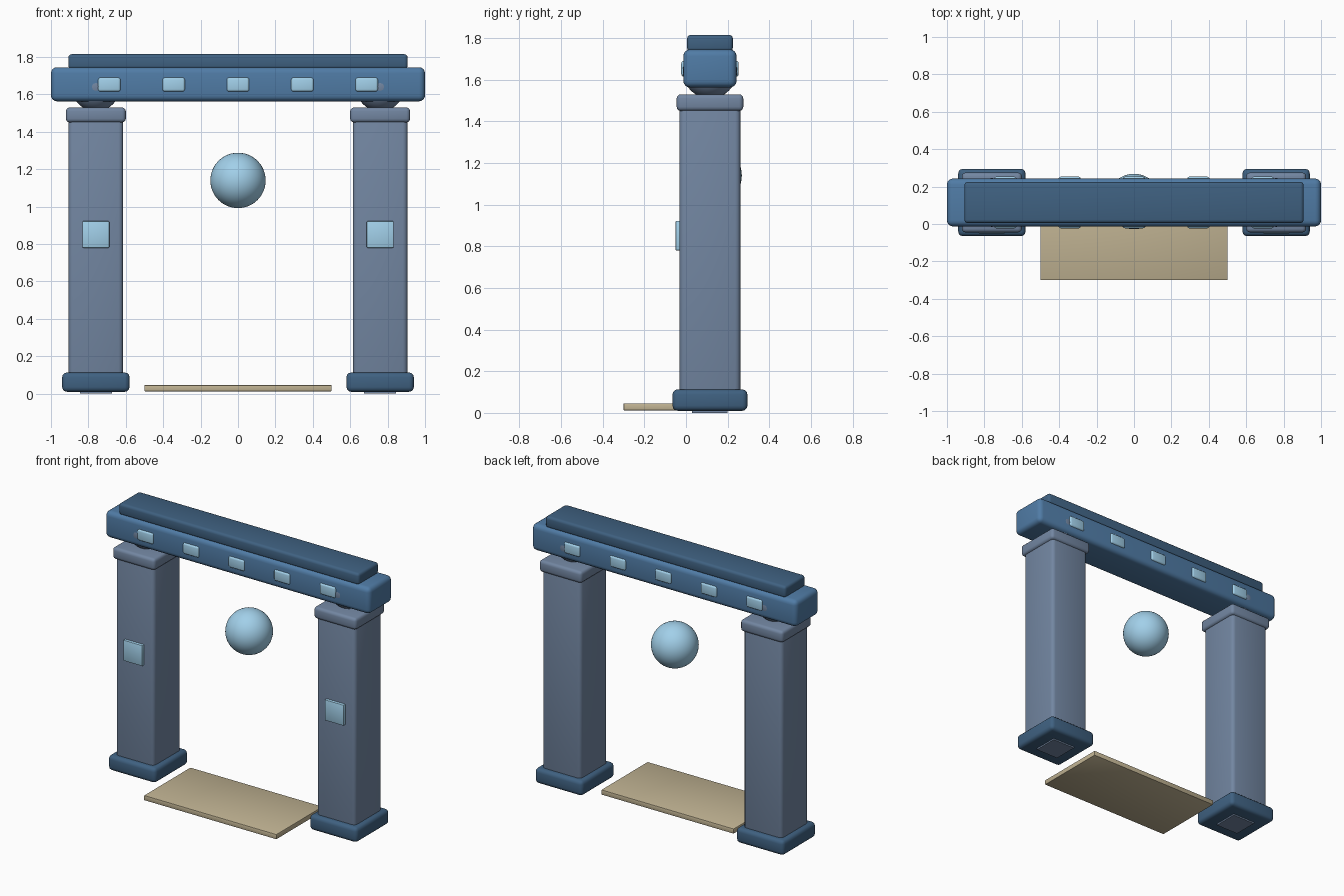
import bpy
from math import radians

if "Cube" in bpy.data.objects:
    bpy.data.objects.remove(bpy.data.objects["Cube"])


def material(name, rgb):
    m = bpy.data.materials.new(name)
    m.diffuse_color = (*rgb, 1)
    m.use_nodes = True
    m.node_tree.nodes["Principled BSDF"].inputs["Base Color"].default_value = m.diffuse_color
    return m


STONE = material("slate_stone", (0.17, 0.24, 0.36))
BLUE = material("beam_blue", (0.08, 0.20, 0.38))
NAVY = material("dark_blue", (0.05, 0.12, 0.22))
GLOW = material("pale_blue", (0.36, 0.63, 0.82))
SAND = material("sand", (0.53, 0.45, 0.29))


def box(name, xs, ys, zs, mat, bevel=0.0, segments=3):
    """Rounded box given by its extents on each axis."""
    spans = (xs, ys, zs)
    bpy.ops.mesh.primitive_cube_add(size=1, location=[(a + b) / 2 for a, b in spans])
    o = bpy.context.object
    o.name = name
    o.scale = [b - a for a, b in spans]
    bpy.ops.object.transform_apply(location=False, rotation=False, scale=True)
    o.data.materials.append(mat)
    if bevel:
        mod = o.modifiers.new("rounded_edges", 'BEVEL')
        mod.width = bevel
        mod.segments = segments
        bpy.ops.object.modifier_apply(modifier=mod.name)
    bpy.ops.object.shade_smooth_by_angle(angle=radians(40))
    return o


def ball(name, loc, radius, mat):
    bpy.ops.mesh.primitive_uv_sphere_add(segments=48, ring_count=24, radius=radius, location=loc)
    o = bpy.context.object
    o.name = name
    o.data.materials.append(mat)
    bpy.ops.object.shade_smooth()
    return o


def around(c, half):
    return (c - half, c + half)


YC = 0.115  # depth centre of the gate

# Pillars with foot, base, capital, bearing ball and front panel
for side, s in (("left", -1), ("right", 1)):
    x = 0.76 * s
    box(side + "_foot", around(x, 0.085), around(YC, 0.085), (0.0, 0.03), STONE)
    box(side + "_base", around(x, 0.18), around(YC, 0.18), (0.01, 0.113), NAVY, 0.025)
    box(side + "_pillar", around(x, 0.146), around(YC, 0.146), (0.02, 1.50), STONE, 0.025)
    box(side + "_capital", around(x, 0.16), around(YC, 0.16), (1.45, 1.53), STONE, 0.02)
    ball(side + "_bearing_ball", (x, YC, 1.64), 0.13, STONE)
    box(side + "_panel", around(x, 0.072), (-0.05, 0.0), (0.78, 0.922), GLOW, 0.005, 2)

# Lintel beam and top slab
box("lintel_beam", (-1, 1), around(YC, 0.128), (1.563, 1.745), BLUE, 0.032, 4)
box("top_slab", (-0.907, 0.907), around(YC, 0.11), (1.735, 1.815), NAVY, 0.018)

# Light blocks showing on both faces of the lintel
for i in range(5):
    x = (i - 2) * 0.344
    for face, y in (("front", YC - 0.119), ("back", YC + 0.119)):
        box(f"{face}_light_{i + 1}", around(x, 0.06), around(y, 0.019), (1.615, 1.69), GLOW, 0.012)

# Floating orb and threshold slab
ball("floating_orb", (0, 0.12, 1.14), 0.148, GLOW)
box("threshold_slab", (-0.5, 0.5), (-0.3, 0.2), (0.012, 0.046), SAND, 0.004, 2)
